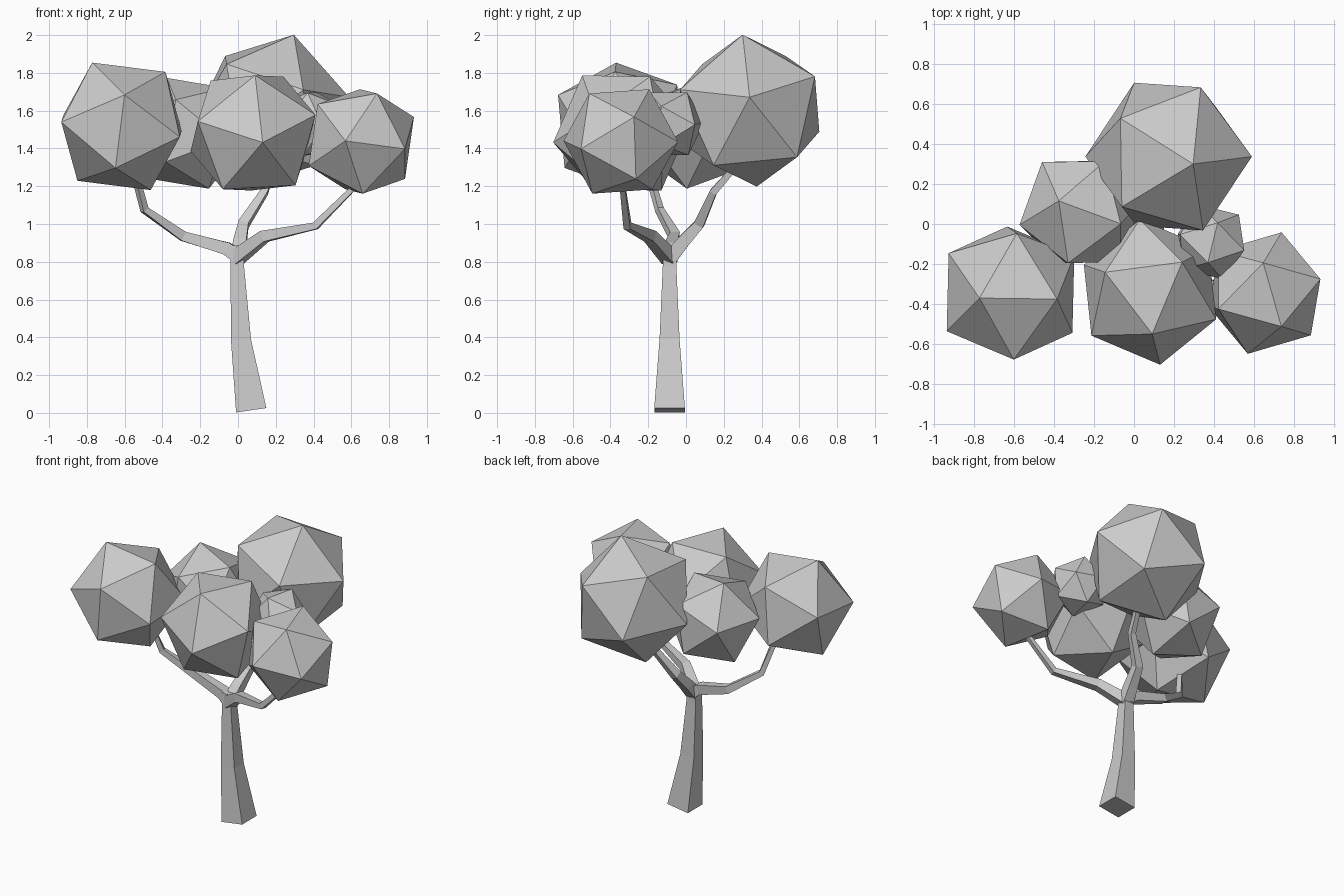
import bpy
import math
from mathutils import Vector

if "Cube" in bpy.data.objects:
    bpy.data.objects.remove(bpy.data.objects["Cube"])


def make_object(name, verts, faces):
    mesh = bpy.data.meshes.new(name)
    mesh.from_pydata(verts, [], faces)
    mesh.update()
    obj = bpy.data.objects.new(name, mesh)
    bpy.context.collection.objects.link(obj)
    return obj


def limb(name, path, ref):
    """Four-sided tapered tube along (x, y, z, half width) points."""
    pts = [Vector(p[:3]) for p in path]
    verts, faces = [], []
    last = len(pts) - 1
    for i, p in enumerate(pts):
        before = (p - pts[i - 1]).normalized() if i else Vector()
        after = (pts[i + 1] - p).normalized() if i < last else Vector()
        t = (before + after).normalized()
        a = t.cross(Vector(ref)).normalized()
        b = t.cross(a)
        h = path[i][3]
        for s, q in ((1, 1), (-1, 1), (-1, -1), (1, -1)):
            verts.append(p + a * h * s + b * h * q)
        if i:
            for k in range(4):
                m = (k + 1) % 4
                o = 4 * i
                faces.append((o - 4 + k, o - 4 + m, o + m, o + k))
    faces += [(3, 2, 1, 0), tuple(4 * last + k for k in range(4))]
    return make_object(name, verts, faces)


def leaf_ball(name, centre, radius, pole, side):
    """Icosahedron with one corner along pole and a neighbouring corner towards side."""
    c, u = Vector(centre), Vector(pole).normalized()
    v = Vector(side)
    v = (v - u * v.dot(u)).normalized()
    w = u.cross(v)
    h, r = 1 / math.sqrt(5), 2 / math.sqrt(5)
    dirs = [u]
    for height, turn in ((h, 0), (-h, math.pi / 5)):
        for k in range(5):
            ang = turn + k * math.tau / 5
            dirs.append(u * height + (v * math.cos(ang) + w * math.sin(ang)) * r)
    dirs.append(-u)
    faces = []
    for k in range(5):
        a, b = 1 + k, 1 + (k + 1) % 5
        faces += [(0, a, b), (a, a + 5, b), (b, a + 5, b + 5), (11, b + 5, a + 5)]
    return make_object(name, [c + d * radius for d in dirs], faces)


# Trunk
limb("trunk", [(0.07, -0.087, 0.014, 0.081), (0.016, -0.087, 0.385, 0.053),
               (-0.004, -0.087, 0.775, 0.036), (-0.004, -0.085, 0.885, 0.034)], (0, 1, 0))

# Branches
limb("left_branch", [(0.0, -0.085, 0.83, 0.038), (-0.06, -0.08, 0.87, 0.034),
                     (-0.29, -0.06, 0.935, 0.026), (-0.495, -0.14, 1.075, 0.018),
                     (-0.55, -0.20, 1.28, 0.015)], (0, 0, 1))
limb("right_branch", [(-0.01, -0.085, 0.82, 0.038), (0.14, -0.19, 0.935, 0.03),
                      (0.41, -0.31, 0.99, 0.019), (0.61, -0.335, 1.19, 0.014),
                      (0.65, -0.34, 1.28, 0.013)], (0, 0, 1))
limb("back_branch", [(0.0, -0.085, 0.82, 0.038), (0.01, -0.02, 0.90, 0.034),
                     (0.03, 0.07, 1.0, 0.027), (0.14, 0.145, 1.17, 0.019),
                     (0.18, 0.25, 1.29, 0.016)], (1, 0, 0))

# Foliage
leaf_ball("left_foliage", (-0.617, -0.345, 1.517), 0.372,
          (-0.155, -0.025, 0.337), (0.235, -0.03, 0.285))
leaf_ball("front_foliage", (0.08, -0.34, 1.482), 0.37,
          (0.05, -0.36, -0.05), (0.01, -0.205, 0.31))
leaf_ball("right_foliage", (0.653, -0.345, 1.437), 0.315,
          (-0.085, -0.305, 0.003), (0.083, -0.165, 0.2525))
leaf_ball("back_foliage", (0.173, 0.337, 1.60), 0.422,
          (0.122, -0.037, 0.40), (0.42, 0.0, 0.07))
leaf_ball("rear_left_foliage", (-0.265, 0.06, 1.48), 0.318,
          (-0.11, 0.055, 0.29), (-0.065, -0.26, 0.18))
leaf_ball("small_foliage", (0.385, -0.09, 1.53), 0.195,
          (0.16, -0.04, 0.09), (0.02, 0.10, 0.16))
